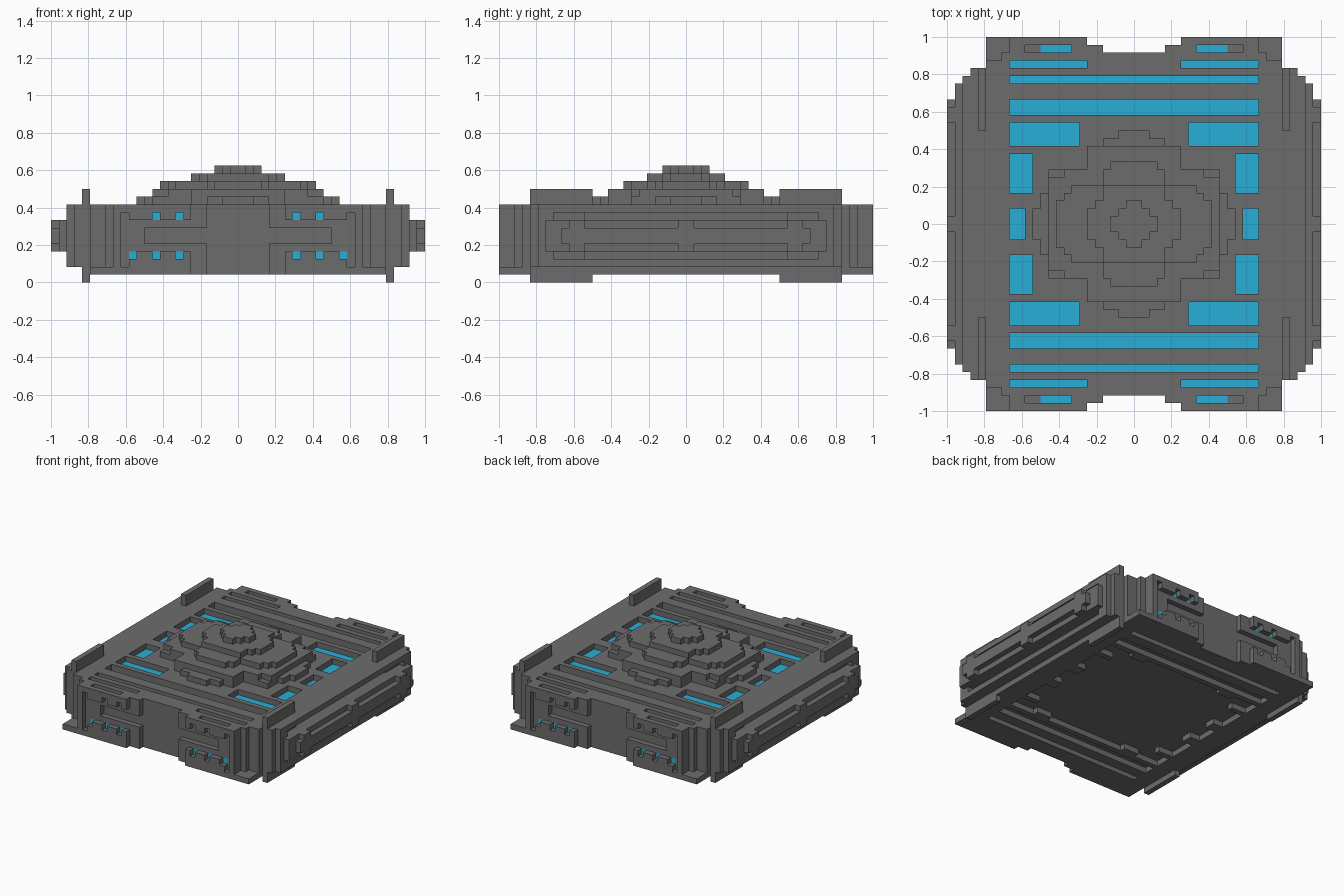
import bpy
import bmesh

if "Cube" in bpy.data.objects:
    bpy.data.objects.remove(bpy.data.objects["Cube"], do_unlink=True)

U = 1 / 24          # edge length of one block
GREY, BLUE = 0, 1


def material(name, rgb):
    m = bpy.data.materials.new(name)
    m.use_nodes = True
    m.diffuse_color = (*rgb, 1)
    bsdf = m.node_tree.nodes["Principled BSDF"]
    bsdf.inputs["Base Color"].default_value = (*rgb, 1)
    bsdf.inputs["Roughness"].default_value = 0.8
    return m


MATS = [material("hull grey", (0.152, 0.152, 0.152)),
        material("light blue", (0.022, 0.43, 0.68))]


def fill(cells, x, y, z, mat=GREY):
    """Fill a box of blocks in the +x +y quarter; mat None carves it away."""
    for i in range(*x):
        for j in range(*y):
            for k in range(*z):
                if mat is None:
                    cells.pop((i, j, k), None)
                else:
                    cells[i, j, k] = mat


def build(name, cells):
    """Skin the blocks of one quarter and mirror them across x and y."""
    bm = bmesh.new()
    verts = {}

    def vert(p):
        if p not in verts:
            verts[p] = bm.verts.new([c * U for c in p])
        return verts[p]

    for c, mat in cells.items():
        for a in range(3):
            for s in (0, 1):
                n = list(c)
                n[a] += 2 * s - 1
                if tuple(n) in cells or (a < 2 and n[a] < 0):
                    continue
                quad = []
                for du, dv in ((0, 0), (1, 0), (1, 1), (0, 1)):
                    p = list(c)
                    p[a] += s
                    p[(a + 1) % 3] += du
                    p[(a + 2) % 3] += dv
                    quad.append(vert(tuple(p)))
                face = bm.faces.new(quad if s else quad[::-1])
                face.material_index = mat
    mesh = bpy.data.meshes.new(name)
    bm.to_mesh(mesh)
    bm.free()
    for m in MATS:
        mesh.materials.append(m)
    ob = bpy.data.objects.new(name, mesh)
    bpy.context.collection.objects.link(ob)
    mod = ob.modifiers.new("mirror", "MIRROR")
    mod.use_axis = (True, True, False)
    return ob


# Hull block with stepped bay in the middle of the front and back
hull = {}
fill(hull, (0, 19), (0, 22), (1, 10))
fill(hull, (4, 16), (22, 23), (1, 10))
fill(hull, (6, 16), (23, 24), (1, 10))
fill(hull, (6, 19), (22, 24), (1, 2))

# Sunken lit channels in the deck: x range, y range, depth
channels = [((6, 16), (20, 21), 2), ((0, 16), (18, 19), 2),
            ((0, 16), (14, 16), 2), ((7, 16), (10, 13), 1),
            ((13, 16), (4, 9), 1), ((14, 16), (0, 2), 1)]
for x, y, depth in channels:
    fill(hull, x, y, (10 - depth, 10), None)
    fill(hull, x, y, (9 - depth, 10 - depth), BLUE)

# Front and back: open slot, toothed lips with lamps, upright corner ribs
fill(hull, (6, 14), (23, 24), (4, 8), None)
fill(hull, (4, 12), (22, 23), (5, 7), None)
for z, lamps in ((8, (7, 10)), (3, (7, 10, 13))):
    for x in lamps:
        fill(hull, (x, x + 1), (23, 24), (z, z + 1), None)
        fill(hull, (x, x + 1), (22, 23), (z, z + 1), BLUE)
fill(hull, (14, 15), (23, 24), (2, 9), None)
fill(hull, (17, 19), (21, 22), (2, 10), None)

# Narrow lit slots above the front and back lamps
fill(hull, (8, 14), (22, 23), (9, 10), None)
for x in ((8, 10), (11, 12)):
    fill(hull, x, (22, 23), (8, 9), BLUE)

# Underside recesses
for x, y in (((0, 16), (18, 19)), ((0, 16), (14, 16)), ((0, 16), (0, 13))):
    fill(hull, x, y, (1, 2), None)
fill(hull, (13, 16), (9, 10), (1, 2))
fill(hull, (8, 11), (12, 13), (1, 2))
fill(hull, (14, 16), (2, 4), (1, 2))
build("hull", hull)

# Tall side fins, lower in the middle
fins = {}
fill(fins, (19, 20), (0, 20), (1, 10))
fill(fins, (19, 20), (12, 20), (0, 12))
build("side_fins", fins)

# Side pods in stepped layers
pods = {}
fill(pods, (20, 21), (0, 20), (2, 10))
fill(pods, (21, 22), (0, 19), (2, 10))
fill(pods, (22, 23), (0, 18), (4, 8))
fill(pods, (23, 24), (0, 15), (4, 8))
fill(pods, (23, 24), (15, 16), (5, 7))

# Long grooves between the pod ribs
for z in (4, 7):
    fill(pods, (23, 24), (1, 13), (z, z + 1), None)
for z in (3, 8):
    fill(pods, (21, 22), (0, 17), (z, z + 1), None)
    fill(pods, (20, 21), (0, 13), (z, z + 1), None)
build("side_pods", pods)

# Stepped dome: each tier lists (half width, half depth) of overlapping boxes
tiers = [
    [(2, 12), (4, 11), (6, 10), (11, 7), (12, 4), (13, 2)],
    [(6, 10), (9, 7), (11, 6)],
    [(3, 8), (4, 7), (8, 5), (9, 4), (10, 3)],
    [(4, 5), (5, 3), (6, 2)],
    [(1, 3), (2, 2), (3, 1)],
]
for n, boxes in enumerate(tiers):
    cells = {}
    for hx, hy in boxes:
        fill(cells, (0, hx), (0, hy), (10 + n, 11 + n))
    build(f"dome_tier_{n + 1}", cells)
